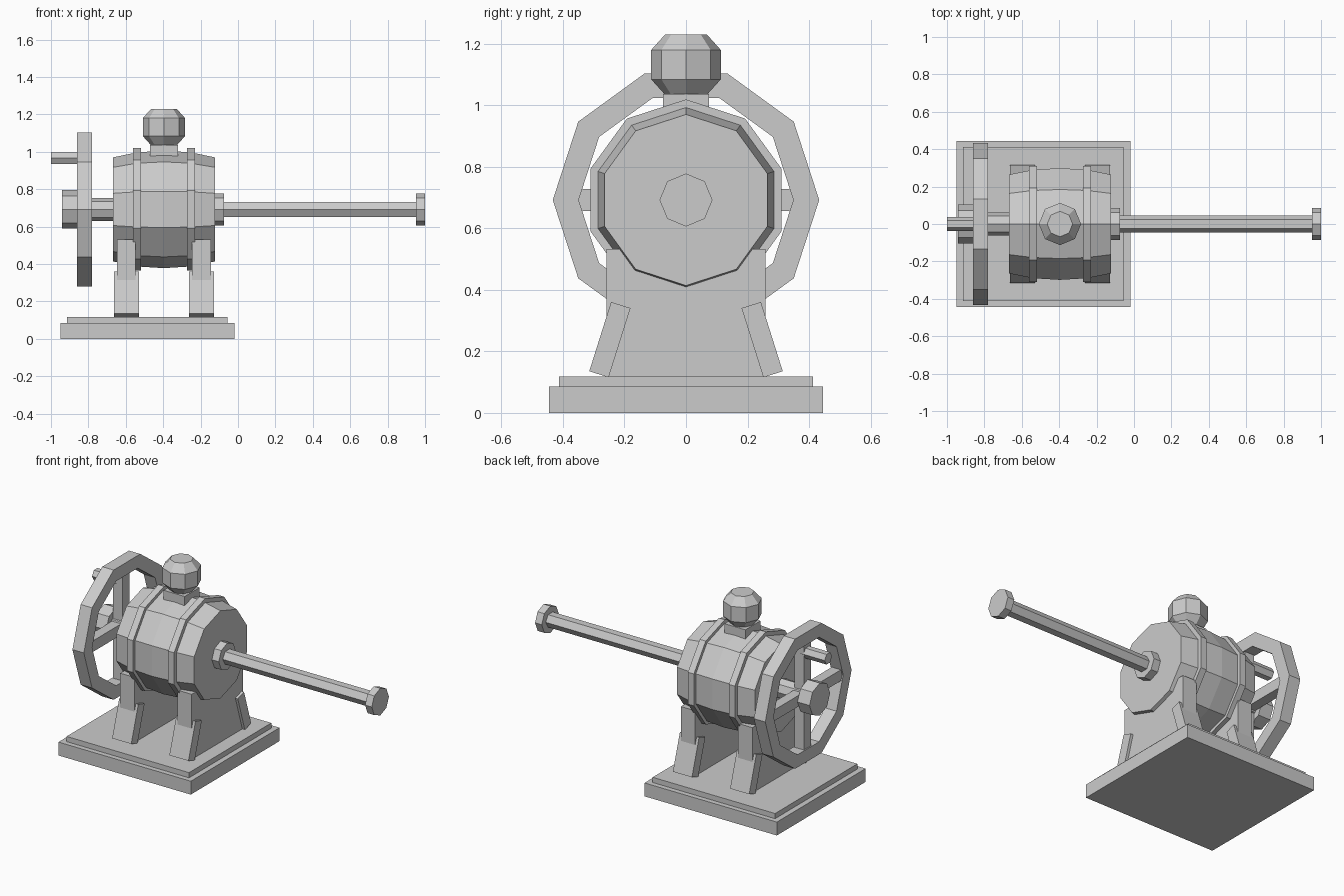
import bpy, bmesh
from math import cos, sin, pi, radians
from mathutils import Matrix, Vector

if "Cube" in bpy.data.objects:
    bpy.data.objects.remove(bpy.data.objects["Cube"])

grey = bpy.data.materials.new("plain grey")
grey.use_nodes = True
grey.diffuse_color = (0.6, 0.6, 0.6, 1)
grey.node_tree.nodes["Principled BSDF"].inputs["Base Color"].default_value = (0.6, 0.6, 0.6, 1)

AXLE = 0.692      # height of the drum axis
MID = -0.396      # drum centre along x


def finish(name, bm):
    bmesh.ops.recalc_face_normals(bm, faces=bm.faces)
    mesh = bpy.data.meshes.new(name)
    bm.to_mesh(mesh)
    bm.free()
    mesh.materials.append(grey)
    obj = bpy.data.objects.new(name, mesh)
    bpy.context.collection.objects.link(obj)
    return obj


def box(name, lo, hi, tilt=0):
    """Box between two corners, tilted about its own x axis."""
    lo, hi = Vector(lo), Vector(hi)
    bm = bmesh.new()
    bmesh.ops.create_cube(bm, size=1, matrix=Matrix.Translation((lo + hi) / 2)
                          @ Matrix.Rotation(tilt, 4, 'X') @ Matrix.Diagonal((*(hi - lo), 1)))
    return finish(name, bm)


def turned(name, profile, sides, z=AXLE, phase=0, upright=None, closed=False):
    """Faceted lathe of (along, radius) points about x, or about z at x = upright."""
    bm = bmesh.new()
    rings = []
    for a, r in profile:
        ring = []
        for i in range(sides):
            t = phase + 2 * pi * i / sides
            u, v = r * cos(t), r * sin(t)
            ring.append(bm.verts.new((a, u, z + v) if upright is None else (upright + u, v, a)))
        rings.append(ring)
    pairs = list(zip(rings, rings[1:]))
    if closed:
        pairs.append((rings[-1], rings[0]))
    else:
        bm.faces.new(rings[0])
        bm.faces.new(rings[-1])
    for p, q in pairs:
        for i in range(sides):
            j = (i + 1) % sides
            bm.faces.new((p[i], p[j], q[j], q[i]))
    return finish(name, bm)


# Stepped base
box("base_slab", (-0.95, -0.445, 0), (-0.02, 0.445, 0.085))
box("base_step", (-0.915, -0.413, 0.085), (-0.055, 0.413, 0.118))

# Drum with two raised bands
turned("drum", [(MID - 0.273, 0.278), (MID - 0.144, 0.305), (MID, 0.314),
                (MID + 0.144, 0.305), (MID + 0.273, 0.278)], 10, phase=pi / 2)
for side, s in (("left", 1), ("right", -1)):
    c = MID + s * 0.144
    turned(side + "_band", [(c - 0.021, 0.327), (c + 0.021, 0.327)], 10, phase=pi / 2)
    # Support plate with a slanted brace at front and back
    c = MID + s * 0.201
    box(side + "_support", (c - 0.05, -0.258, 0.11), (c + 0.05, 0.258, 0.532))
    for end, e in (("front", -1), ("back", 1)):
        box(f"{side}_{end}_brace", (c - 0.067, e * 0.2475 - 0.033, 0.12),
            (c + 0.067, e * 0.2475 + 0.033, 0.356), e * radians(17.5))

# Long rod with end collars
turned("rod", [(-0.13, 0.046), (0.96, 0.046)], 6)
turned("rod_flange", [(-0.13, 0.086), (-0.075, 0.086)], 8)
turned("rod_tip", [(0.953, 0.086), (1.0, 0.086)], 8)

# Hand wheel with shaft, hub, spokes and crank handle
turned("wheel_rim", [(-0.86, 0.433), (-0.78, 0.433), (-0.78, 0.349), (-0.86, 0.349)],
       10, closed=True)
turned("wheel_shaft", [(-0.87, 0.061), (-0.66, 0.061)], 8)
turned("wheel_hub", [(-0.94, 0.103), (-0.855, 0.103)], 8)
box("level_spoke", (-0.852, -0.38, AXLE - 0.035), (-0.788, 0.38, AXLE + 0.035))
box("upright_spoke", (-0.852, -0.035, AXLE - 0.37), (-0.788, 0.035, AXLE + 0.37))
turned("crank_handle", [(-1.0, 0.037), (-0.83, 0.037)], 6, z=0.968)

# Knob on top
box("knob_neck", (MID - 0.074, -0.075, 0.96), (MID + 0.074, 0.075, 1.036))
turned("knob", [(1.034, 0.068), (1.084, 0.113), (1.18, 0.113), (1.23, 0.068)], 8, upright=MID)
